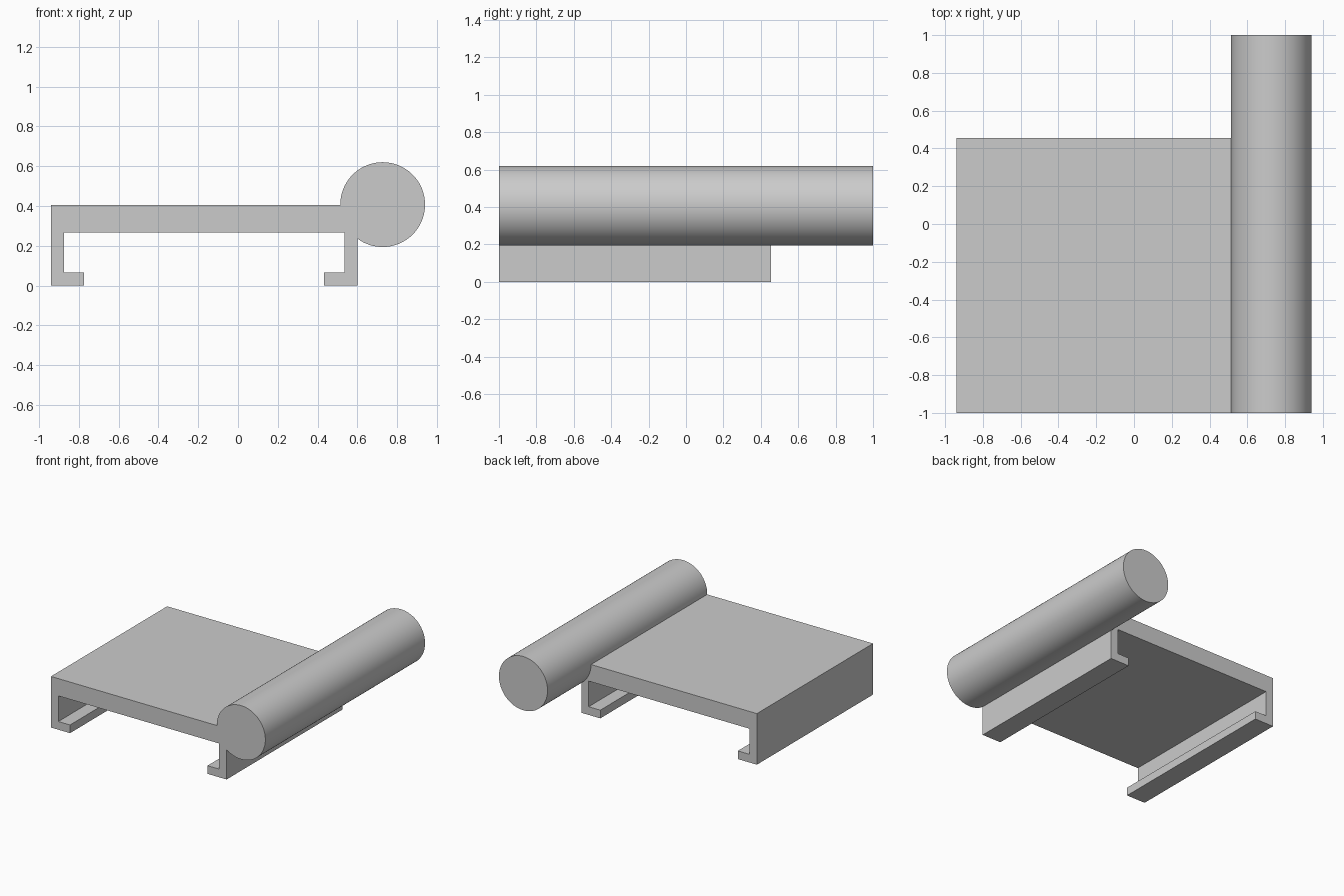
import bpy
import bmesh
import math
from mathutils import Matrix, Vector

default = bpy.data.objects.get("Cube")
if default:
    bpy.data.objects.remove(default, do_unlink=True)

# Single grey material
grey = bpy.data.materials.new("plain_grey")
grey.use_nodes = True
colour = (0.6, 0.6, 0.6, 1)
grey.diffuse_color = colour
grey.node_tree.nodes["Principled BSDF"].inputs["Base Color"].default_value = colour

FRONT, BACK = -1.0, 1.0
PLATE_BACK = 0.455


def add_object(name, bm):
    bmesh.ops.recalc_face_normals(bm, faces=bm.faces)
    mesh = bpy.data.meshes.new(name)
    bm.to_mesh(mesh)
    bm.free()
    mesh.materials.append(grey)
    obj = bpy.data.objects.new(name, mesh)
    bpy.context.collection.objects.link(obj)
    return obj


# Clip bracket: a channel profile with inward lips, extruded front to back
left, right, top = -0.94, 0.6, 0.405
wall, lip, lip_height, ceiling = 0.065, 0.167, 0.065, 0.268
profile = [
    (left, 0), (left + lip, 0), (left + lip, lip_height), (left + wall, lip_height),
    (left + wall, ceiling), (right - wall, ceiling), (right - wall, lip_height),
    (right - lip, lip_height), (right - lip, 0), (right, 0), (right, top), (left, top),
]
bm = bmesh.new()
face = bm.faces.new([bm.verts.new((x, FRONT, z)) for x, z in profile])
extruded = bmesh.ops.extrude_face_region(bm, geom=[face], use_keep_orig=True)
moved = [v for v in extruded["geom"] if isinstance(v, bmesh.types.BMVert)]
bmesh.ops.translate(bm, verts=moved, vec=Vector((0, PLATE_BACK - FRONT, 0)))
add_object("clip_bracket", bm)

# Round bar along the bracket's side, running past its back edge
bm = bmesh.new()
radius = 0.213
bmesh.ops.create_cone(
    bm, cap_ends=True, segments=96, radius1=radius, radius2=radius, depth=BACK - FRONT,
    matrix=Matrix.Translation((0.727, 0, 0.407)) @ Matrix.Rotation(math.radians(90), 4, "X"))
bar = add_object("round_bar", bm)
bpy.ops.object.select_all(action="DESELECT")
bar.select_set(True)
bpy.context.view_layer.objects.active = bar
bpy.ops.object.shade_smooth_by_angle(angle=math.radians(30))
